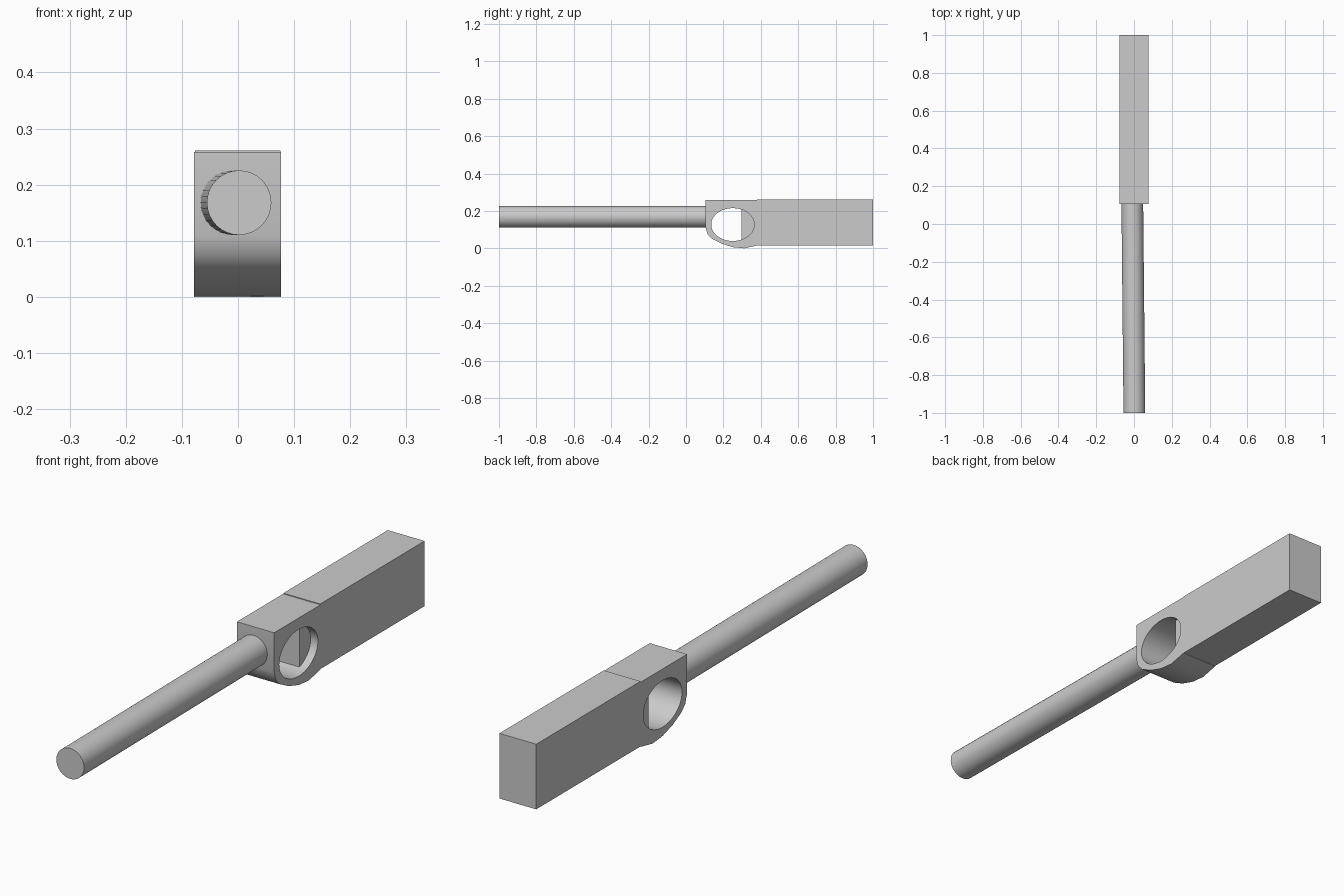
import bpy, math
from mathutils import Vector

if "Cube" in bpy.data.objects:
    bpy.data.objects.remove(bpy.data.objects["Cube"])


def mesh_object(name, verts, faces):
    mesh = bpy.data.meshes.new(name)
    mesh.from_pydata(verts, [], faces)
    obj = bpy.data.objects.new(name, mesh)
    bpy.context.collection.objects.link(obj)
    return obj


def extrude_x(name, profile, x0, x1):
    """Extrude a counter-clockwise (y, z) profile from x0 to x1."""
    n = len(profile)
    verts = [(x, y, z) for x in (x0, x1) for y, z in profile]
    faces = [list(range(n))[::-1], list(range(n, 2 * n))]
    faces += [(i, (i + 1) % n, (i + 1) % n + n, i + n) for i in range(n)]
    return mesh_object(name, verts, faces)


def box(name, x, y, z):
    return extrude_x(name, [(y[0], z[0]), (y[1], z[0]), (y[1], z[1]), (y[0], z[1])], *x)


def smooth(obj, angle):
    bpy.ops.object.select_all(action='DESELECT')
    obj.select_set(True)
    bpy.context.view_layer.objects.active = obj
    bpy.ops.object.shade_smooth_by_angle(angle=math.radians(angle))


# Rectangular grip with a narrower tongue reaching into the eye
box("grip", (-0.077, 0.076), (0.38, 1.0), (0.016, 0.261))
box("tongue", (-0.053, 0.047), (0.298, 0.39), (0.045, 0.235))

# Head block with a rounded underside
head = extrude_x("head", [
    (0.105, 0.258), (0.105, 0.11), (0.116, 0.075), (0.14, 0.051), (0.19, 0.025),
    (0.25, 0.006), (0.31, 0.0), (0.381, 0.015), (0.381, 0.258)], -0.078, 0.077)

# Oval eye through the head
N = 40
eye = extrude_x("eye_cutter", [
    (0.25 + 0.115 * math.cos(2 * math.pi * i / N),
     0.127 + 0.088 * math.sin(2 * math.pi * i / N)) for i in range(N)], -0.2, 0.2)
cut = head.modifiers.new("eye", 'BOOLEAN')
cut.operation = 'DIFFERENCE'
cut.solver = 'EXACT'
cut.object = eye
bpy.context.view_layer.objects.active = head
head.select_set(True)
bpy.ops.object.modifier_apply(modifier="eye")
bpy.data.objects.remove(eye)
smooth(head, 40)

# Long round rod, slightly skewed sideways
a, b = Vector((0.002, -1.0, 0.168)), Vector((-0.009, 0.115, 0.168))
S = 32
ring = [(math.cos(2 * math.pi * i / S) * 0.0575, math.sin(2 * math.pi * i / S) * 0.0575)
        for i in range(S)]
verts = [c + Vector((u, 0, v)) for c in (a, b) for u, v in ring]
faces = [list(range(S)), list(range(S, 2 * S))[::-1]]
faces += [(i, i + S, (i + 1) % S + S, (i + 1) % S) for i in range(S)]
rod = mesh_object("rod", verts, faces)
smooth(rod, 40)
